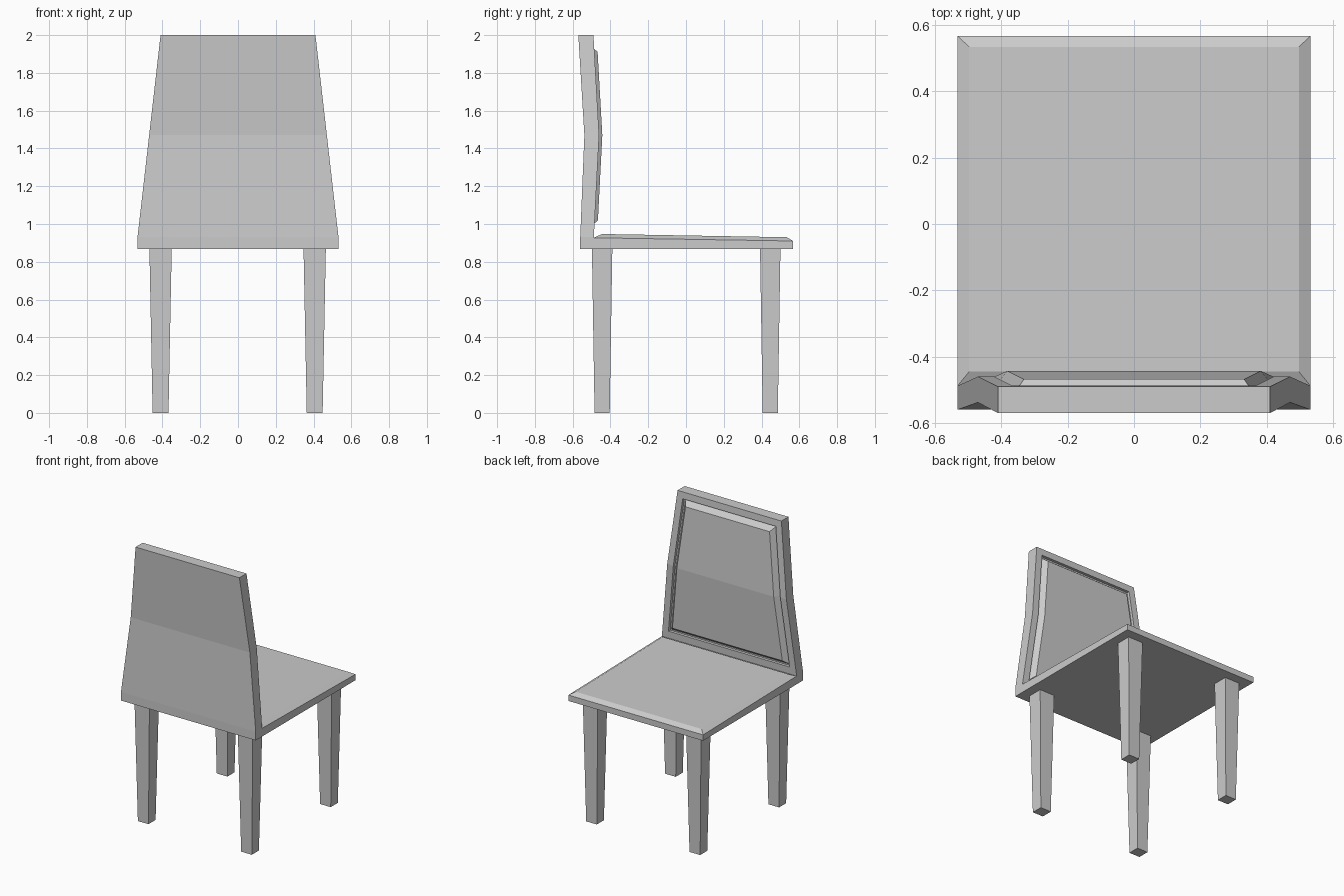
import bpy, bmesh

if "Cube" in bpy.data.objects:
    bpy.data.objects.remove(bpy.data.objects["Cube"])


def loft(name, loops, cap_start=True, cap_end=True):
    """Skin a series of matching closed loops into one flat-shaded object."""
    bm = bmesh.new()
    rings = [[bm.verts.new(p) for p in loop] for loop in loops]
    n = len(rings[0])
    for a, b in zip(rings, rings[1:]):
        for i in range(n):
            j = (i + 1) % n
            bm.faces.new((a[i], a[j], b[j], b[i]))
    for use, r in ((cap_start, rings[0]), (cap_end, rings[-1])):
        if use and n == 6:      # bent panel: lower and upper quad
            bm.faces.new((r[0], r[1], r[2], r[5]))
            bm.faces.new((r[5], r[2], r[3], r[4]))
        elif use:
            bm.faces.new(r)
    bmesh.ops.recalc_face_normals(bm, faces=bm.faces)
    mesh = bpy.data.meshes.new(name)
    bm.to_mesh(mesh)
    bm.free()
    ob = bpy.data.objects.new(name, mesh)
    bpy.context.collection.objects.link(ob)
    return ob


def rect(x0, x1, y0, y1, z_rear, z_front):
    return [(x0, y0, z_rear), (x1, y0, z_rear), (x1, y1, z_front), (x0, y1, z_front)]


LOW, MID, TOP = 0.93, 1.47, 2.0


def bend(z, low, mid, top):
    if z < MID:
        return low + (mid - low) * (z - LOW) / (MID - LOW)
    return mid + (top - mid) * (z - MID) / (TOP - MID)


def back_loop(margin, depth, ys):
    """Tapered, bent outline of the backrest, inset by margin and raised by depth."""
    left, right = [], []
    for z in (LOW + margin, MID, TOP - margin):
        hw = 0.532 - 0.122 * (z - LOW) / (TOP - LOW) - margin
        y = bend(z, *ys) + depth
        left.append((-hw, y, z))
        right.append((hw, y, z))
    return [left[0], *right, left[2], left[1]]


# seat with chamfered top
loft("seat", [
    rect(-0.532, 0.532, -0.488, 0.567, 0.868, 0.868),
    rect(-0.532, 0.532, -0.488, 0.567, 0.927, 0.91),
    rect(-0.497, 0.497, -0.445, 0.534, 0.947, 0.93),
])

# rail joining seat and backrest
loft("back_rail", [
    rect(-0.532, 0.532, -0.56, -0.488, 0.868, 0.868),
    rect(-0.532, 0.532, -0.56, -0.488, LOW, LOW),
])

# backrest: frame, groove and raised padded panel
rear = (-0.56, -0.538, -0.57)
face = (-0.488, -0.46, -0.49)
loft("backrest", [
    back_loop(0, 0, rear),
    back_loop(0, 0, face),
    back_loop(0.048, 0, face),
    back_loop(0.048, -0.02, face),
    back_loop(0.058, -0.02, face),
    back_loop(0.088, 0.017, face),
])

# four tapered legs
for side, cx in (("left", -0.41), ("right", 0.406)):
    for place, cy in (("front", -0.444), ("rear", 0.446)):
        loft(f"{place}_{side}_leg", [
            rect(cx - w, cx + w, cy - d, cy + d, z, z)
            for w, d, z in ((0.042, 0.04, 0), (0.059, 0.054, 0.868))
        ])
